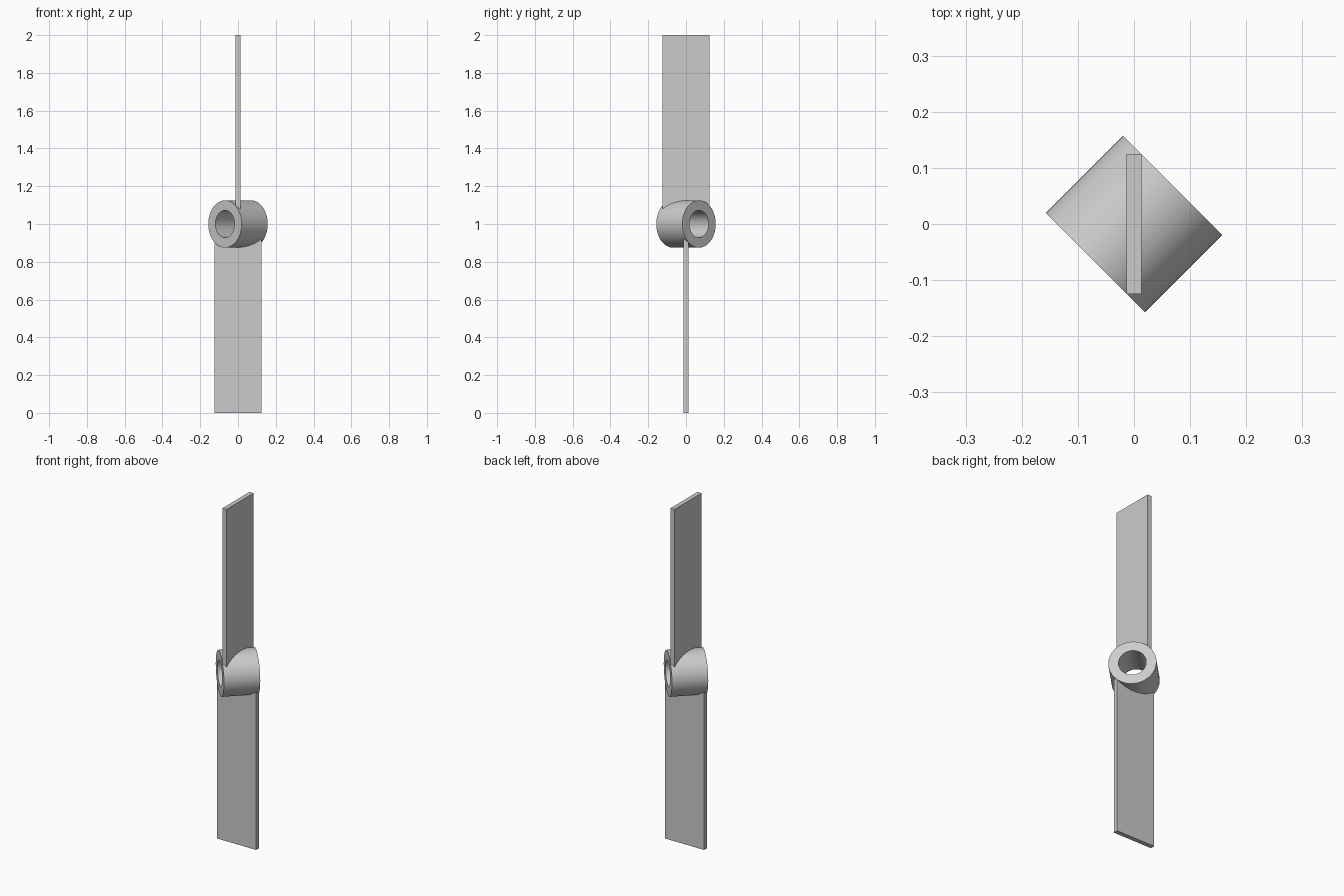
import bpy
import bmesh
import math
from mathutils import Matrix, Vector

HUB_Z = 1.0
HUB_RADIUS = 0.125
BORE_RADIUS = 0.072
HUB_LENGTH = 0.195
BLADE_WIDTH = 0.25
BLADE_THICK = 0.026
BLADE_ROOT = 0.079  # blade root sits inside the hub wall, clear of the bore

cube = bpy.data.objects.get("Cube")
if cube:
    bpy.data.objects.remove(cube, do_unlink=True)

grey = bpy.data.materials.new("light grey")
grey.use_nodes = True
colour = (0.6, 0.6, 0.6, 1.0)
grey.diffuse_color = colour
grey.node_tree.nodes["Principled BSDF"].inputs["Base Color"].default_value = colour


def finish(bm, name):
    bmesh.ops.recalc_face_normals(bm, faces=bm.faces)
    mesh = bpy.data.meshes.new(name)
    bm.to_mesh(mesh)
    bm.free()
    mesh.materials.append(grey)
    obj = bpy.data.objects.new(name, mesh)
    bpy.context.collection.objects.link(obj)
    return obj


def make_blade(name, size, z_low, z_high):
    bm = bmesh.new()
    place = Matrix.Translation((0, 0, (z_low + z_high) / 2))
    scale = Matrix.Diagonal((size[0], size[1], z_high - z_low, 1))
    bmesh.ops.create_cube(bm, size=1, matrix=place @ scale)
    return finish(bm, name)


# Hub: a rectangular wall section spun into a tube, laid along the diagonal
bm = bmesh.new()
half = HUB_LENGTH / 2
section = [(BORE_RADIUS, -half), (HUB_RADIUS, -half),
           (HUB_RADIUS, half), (BORE_RADIUS, half)]
verts = [bm.verts.new((r, 0, h)) for r, h in section]
edges = [bm.edges.new((verts[i], verts[(i + 1) % 4])) for i in range(4)]
bmesh.ops.spin(bm, geom=verts + edges, cent=(0, 0, 0), axis=(0, 0, 1),
               angle=math.tau, steps=64, use_merge=True)
bmesh.ops.remove_doubles(bm, verts=bm.verts, dist=0.0001)
turn = Vector((1, 1, 0)).to_track_quat("Z", "Y").to_matrix().to_4x4()
bm.transform(Matrix.Translation((0, 0, HUB_Z)) @ turn)
hub = finish(bm, "hub")
bpy.ops.object.select_all(action="DESELECT")
hub.select_set(True)
bpy.context.view_layer.objects.active = hub
bpy.ops.object.shade_smooth_by_angle(angle=math.radians(30))

# Blades: two flat plates at right angles to each other
make_blade("upper_blade", (BLADE_THICK, BLADE_WIDTH), HUB_Z + BLADE_ROOT, 2 * HUB_Z)
make_blade("lower_blade", (BLADE_WIDTH, BLADE_THICK), 0, HUB_Z - BLADE_ROOT)
